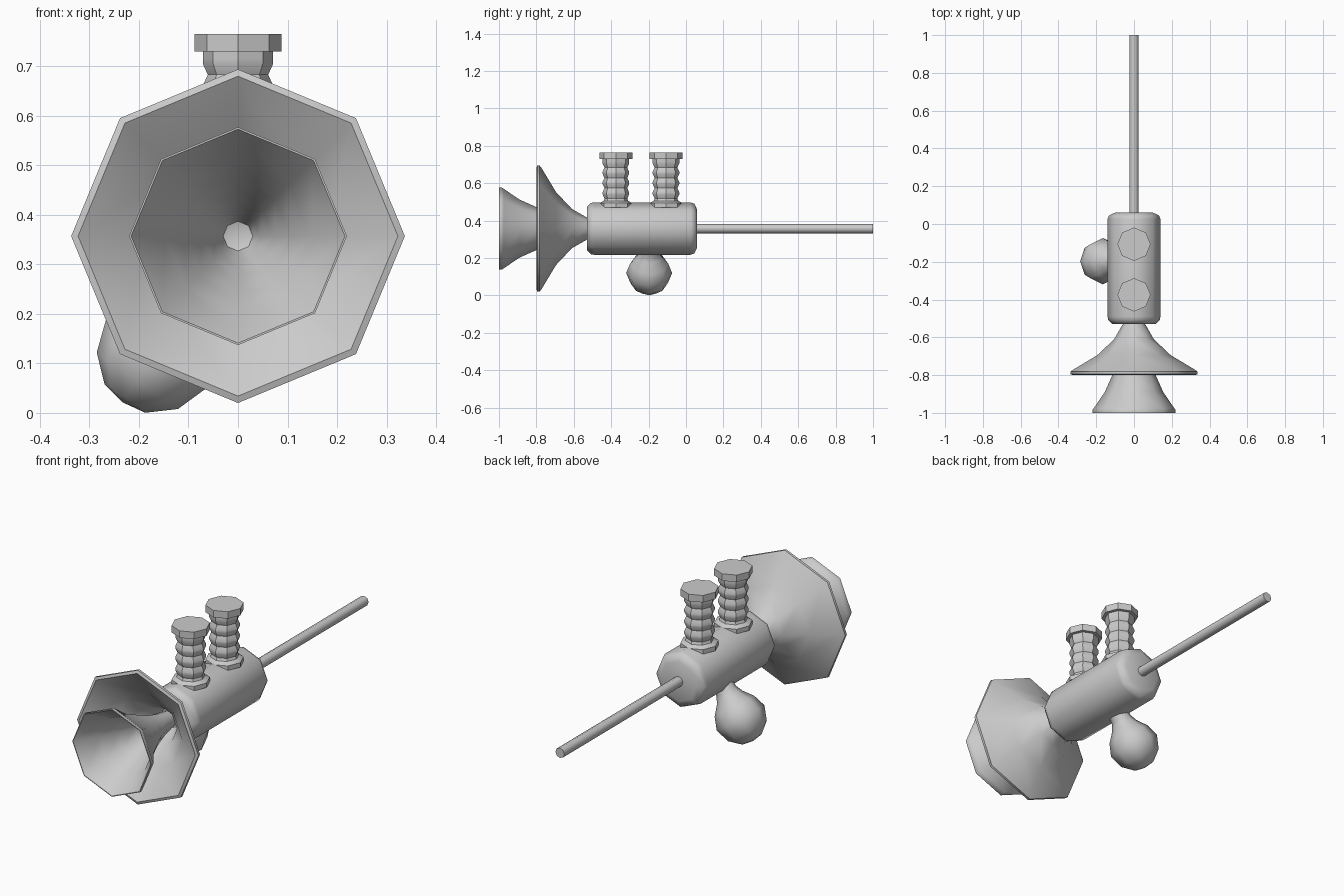
import bpy, bmesh, math
from mathutils import Matrix, Vector

if "Cube" in bpy.data.objects:
    bpy.data.objects.remove(bpy.data.objects["Cube"])

SIDES = 8
AXIS_Z = 0.357


def revolve(name, profile, origin, direction, closed=False, smooth=50):
    """Eight-sided lathe of (radius, distance along axis) points."""
    d = Vector(direction).normalized()
    side = Vector((0, 1, 0)) if abs(d.y) < 0.9 else Vector((1, 0, 0))
    other = d.cross(side)
    o = Vector(origin)
    bm = bmesh.new()
    rings = []
    for r, t in profile:
        if r == 0:
            rings.append([bm.verts.new(o + d * t)])
            continue
        ring = []
        for i in range(SIDES):
            a = 2 * math.pi * i / SIDES
            ring.append(bm.verts.new(o + d * t + (side * math.cos(a) + other * math.sin(a)) * r))
        rings.append(ring)
    pairs = list(zip(rings, rings[1:]))
    if closed:
        pairs.append((rings[-1], rings[0]))
    for a, b in pairs:
        for i in range(SIDES):
            j = (i + 1) % SIDES
            if len(a) == 1 and len(b) == 1:
                continue
            if len(a) == 1:
                bm.faces.new((a[0], b[j], b[i]))
            elif len(b) == 1:
                bm.faces.new((a[i], a[j], b[0]))
            else:
                bm.faces.new((a[i], a[j], b[j], b[i]))
    if not closed:
        for ring in (rings[0], rings[-1]):
            if len(ring) > 1:
                bm.faces.new(ring)
    bmesh.ops.recalc_face_normals(bm, faces=bm.faces)
    mesh = bpy.data.meshes.new(name)
    bm.to_mesh(mesh)
    bm.free()
    ob = bpy.data.objects.new(name, mesh)
    bpy.context.collection.objects.link(ob)
    bpy.ops.object.select_all(action='DESELECT')
    ob.select_set(True)
    bpy.context.view_layer.objects.active = ob
    bpy.ops.object.shade_smooth_by_angle(angle=math.radians(smooth))
    return ob


centre = (0, 0, AXIS_Z)
back = (0, 1, 0)

# Main barrel with chamfered ends
revolve("body", [(0.115, -0.53), (0.137, -0.508), (0.14, -0.49), (0.14, 0.025),
                 (0.133, 0.045), (0.10, 0.06)], centre, back)

# Long rear rod
revolve("rod", [(0.025, 0.04), (0.025, 1.0)], centre, back)

# Large flared horn, hollow
revolve("outer_horn", [(0, -0.515), (0.05, -0.515), (0.065, -0.54), (0.105, -0.61),
                       (0.195, -0.695), (0.32, -0.77), (0.337, -0.782), (0.337, -0.795),
                       (0.323, -0.80), (0.185, -0.705), (0.095, -0.62), (0.05, -0.54),
                       (0, -0.535)], centre, back)

# Smaller horn nested in front of it, hollow
revolve("inner_horn", [(0, -0.54), (0.04, -0.545), (0.055, -0.63), (0.08, -0.72),
                       (0.115, -0.80), (0.155, -0.89), (0.213, -0.975), (0.22, -0.985),
                       (0.22, -1.0), (0.216, -1.0), (0.147, -0.89), (0.107, -0.80),
                       (0.072, -0.72), (0.045, -0.63), (0.03, -0.58), (0, -0.57)],
       centre, back)

# Two ribbed grips with caps and base collars
for label, y in (("front", -0.375), ("rear", -0.107)):
    ribs = [(0.088, 0.47), (0.088, 0.493), (0.066, 0.505)]
    for k in range(4):
        z = 0.518 + k * 0.055
        ribs += [(0.061, z), (0.071, z + 0.022), (0.071, z + 0.033)]
    ribs += [(0.071, 0.735)]
    revolve(label + "_grip", ribs, (0, y, 0), (0, 0, 1), smooth=30)
    revolve(label + "_grip_cap", [(0.088, 0.73), (0.088, 0.765)],
            (0, y, 0), (0, 0, 1), smooth=30)

# Squeeze bulb, its neck leaning up into the barrel
revolve("bulb", [(0, -0.12), (0.05, -0.111), (0.1, -0.067), (0.123, 0), (0.102, 0.06),
                 (0.066, 0.105), (0.05, 0.14), (0.05, 0.19)],
        (-0.165, -0.197, 0.12), (0.165, 0, 0.237), smooth=60)
